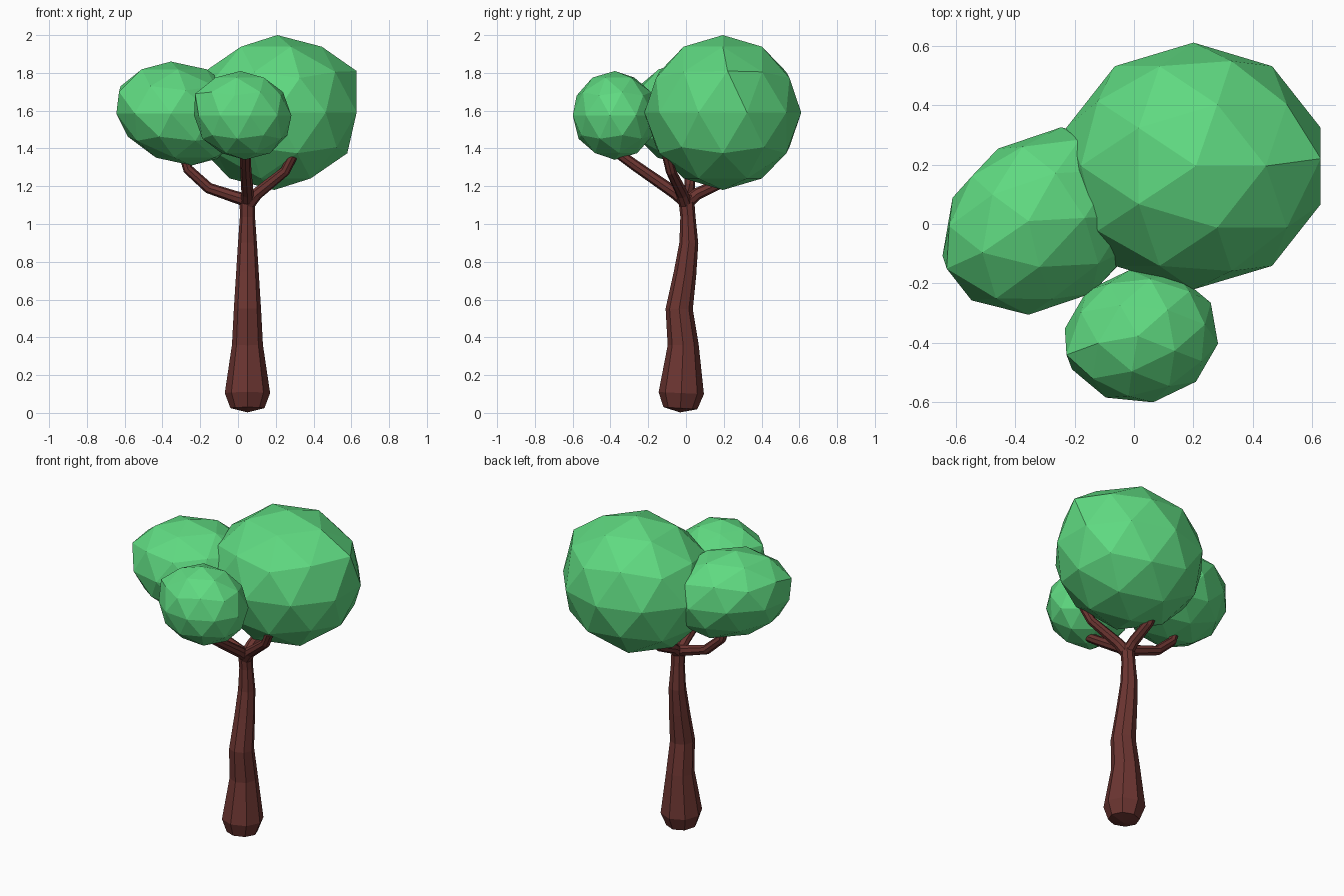
import bpy, bmesh, math
from mathutils import Vector, Matrix

if "Cube" in bpy.data.objects:
    bpy.data.objects.remove(bpy.data.objects["Cube"])


def material(name, color):
    m = bpy.data.materials.new(name)
    m.diffuse_color = color
    m.use_nodes = True
    m.node_tree.nodes["Principled BSDF"].inputs["Base Color"].default_value = m.diffuse_color
    return m


BARK = material("bark", (0.15, 0.036, 0.031, 1))
LEAF = material("leaf", (0.115, 0.70, 0.22, 1))


def add_object(name, bm, mat):
    bmesh.ops.recalc_face_normals(bm, faces=bm.faces)
    me = bpy.data.meshes.new(name)
    bm.to_mesh(me)
    bm.free()
    me.materials.append(mat)
    ob = bpy.data.objects.new(name, me)
    bpy.context.collection.objects.link(ob)
    return ob


def tube(name, path, sides=8):
    """Low-poly tube through (x, y, z, radius) points with pointed caps."""
    bm = bmesh.new()
    pts = [Vector(p[:3]) for p in path]
    rings = []
    for i, p in enumerate(path):
        t = pts[min(i + 1, len(pts) - 1)] - pts[max(i - 1, 0)]
        q = Vector((0, 0, 1)).rotation_difference(t)
        ring = []
        for k in range(sides):
            a = 2 * math.pi * k / sides
            ring.append(bm.verts.new(pts[i] + q @ Vector((math.cos(a), math.sin(a), 0)) * p[3]))
        rings.append(ring)
    for a, b in zip(rings, rings[1:]):
        for k in range(sides):
            n = (k + 1) % sides
            bm.faces.new((a[k], a[n], b[n], b[k]))
    for ring, inner, end, r in ((rings[0], pts[1], pts[0], path[0][3]),
                                (rings[-1], pts[-2], pts[-1], path[-1][3])):
        tip = bm.verts.new(end + (end - inner).normalized() * r * 0.25)
        for k in range(sides):
            bm.faces.new((ring[k], ring[(k + 1) % sides], tip))
    return add_object(name, bm, BARK)


def clump(name, center, radii, turn=0, lean=0, pull=None):
    """Faceted leaf clump; pull moves its upper side corner to a point."""
    bm = bmesh.new()
    bmesh.ops.create_icosphere(bm, subdivisions=2, radius=1)
    corner = max(bm.verts, key=lambda v: v.co.dot(Vector((0.894, 0, 0.447))))
    rot = Matrix.Rotation(math.radians(turn), 3, 'Z')
    for v in bm.verts:
        co = rot @ Vector([c * r for c, r in zip(v.co, radii)])
        co.x += lean * co.z
        v.co = co + Vector(center)
    if pull:
        corner.co = pull
    return add_object(name, bm, LEAF)


# Trunk with a gentle S bend
tube("trunk", [
    (0.05, -0.03, 0.025, 0.09), (0.05, -0.025, 0.105, 0.12),
    (0.05, -0.015, 0.36, 0.082), (0.05, -0.036, 0.55, 0.072),
    (0.05, -0.005, 0.74, 0.060), (0.05, 0.015, 0.90, 0.050),
    (0.05, 0.01, 1.04, 0.040), (0.05, 0.0, 1.15, 0.042)])

# Branches fanning from the fork
tube("left_branch", [
    (0.06, 0, 1.12, 0.035), (-0.02, 0.01, 1.145, 0.032), (-0.155, 0.02, 1.19, 0.029),
    (-0.265, 0.02, 1.29, 0.027), (-0.285, 0.02, 1.36, 0.026)])
tube("right_branch", [
    (0.05, 0, 1.10, 0.036), (0.10, -0.02, 1.16, 0.032), (0.25, -0.08, 1.28, 0.027),
    (0.29, -0.10, 1.36, 0.026)])
tube("front_branch", [
    (0.05, 0.01, 1.11, 0.036), (0.05, -0.06, 1.165, 0.032), (0.04, -0.27, 1.31, 0.029),
    (0.04, -0.38, 1.39, 0.027)])
tube("back_branch", [
    (0.05, 0, 1.11, 0.036), (0.05, 0.06, 1.16, 0.032), (0.05, 0.19, 1.22, 0.029),
    (0.05, 0.27, 1.32, 0.027)])

# Leaf clumps
clump("large_leaf_clump", (0.20, 0.195, 1.59), (0.45, 0.415, 0.41), 0, 0.02,
      (0.628, 0.22, 1.81))
clump("left_leaf_clump", (-0.30, 0.01, 1.585), (0.37, 0.29, 0.275), 213, -0.2,
      (-0.63, -0.15, 1.70))
clump("front_leaf_clump", (0.025, -0.377, 1.575), (0.262, 0.226, 0.235), 190, -0.05,
      (-0.227, -0.44, 1.69))
